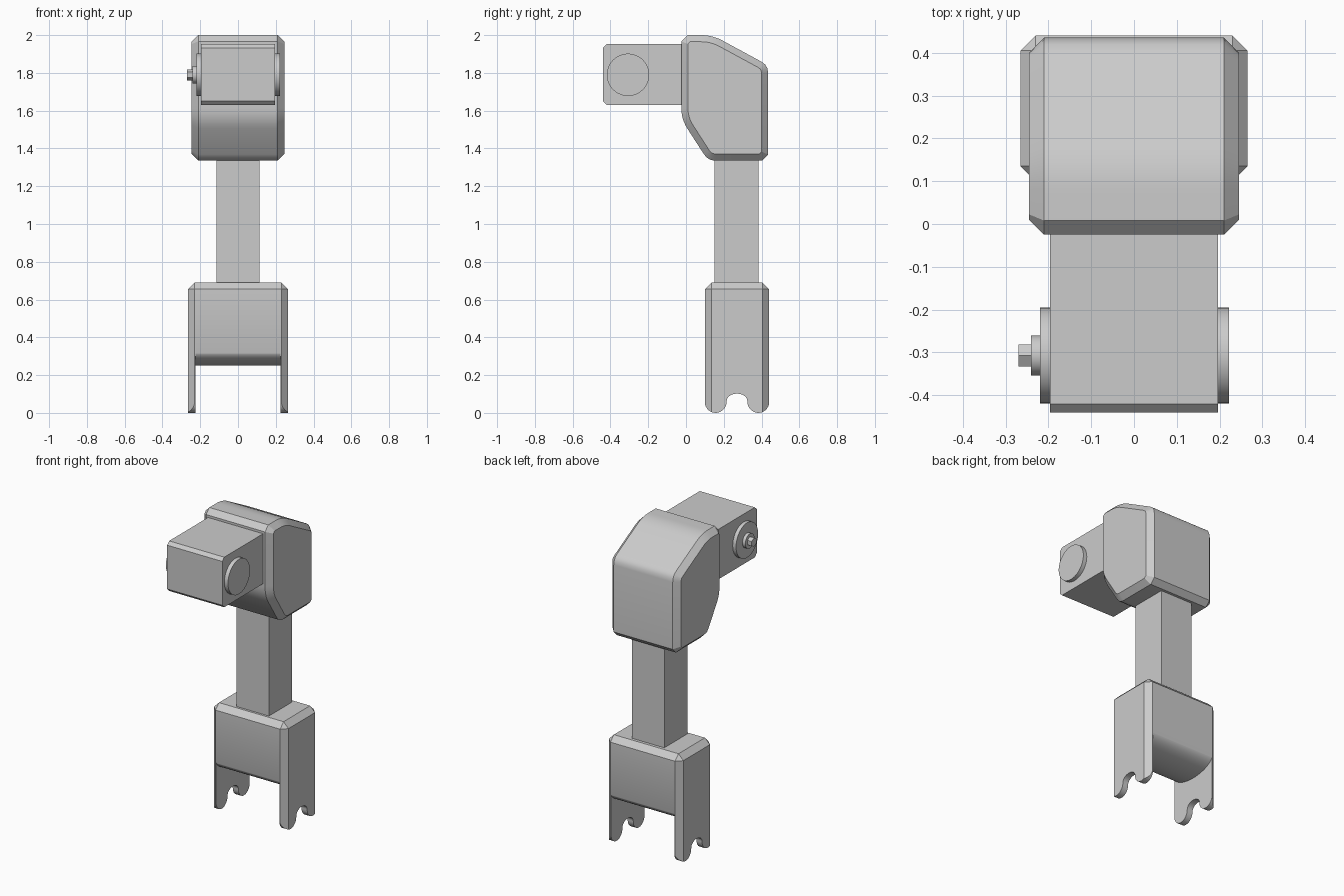
import bpy, bmesh, math
from mathutils import Vector

cube = bpy.data.objects.get("Cube")
if cube:
    bpy.data.objects.remove(cube, do_unlink=True)

grey = bpy.data.materials.new("plain grey")
grey.use_nodes = True
GREY = (0.6, 0.6, 0.6, 1)
grey.diffuse_color = GREY
grey.node_tree.nodes["Principled BSDF"].inputs["Base Color"].default_value = GREY


def finish(bm, name):
    """Turn a bmesh into a shaded, coloured object."""
    bmesh.ops.recalc_face_normals(bm, faces=bm.faces)
    mesh = bpy.data.meshes.new(name)
    bm.to_mesh(mesh)
    bm.free()
    mesh.materials.append(grey)
    obj = bpy.data.objects.new(name, mesh)
    bpy.context.collection.objects.link(obj)
    smooth(obj)
    return obj


def smooth(obj):
    bpy.ops.object.select_all(action='DESELECT')
    obj.select_set(True)
    bpy.context.view_layer.objects.active = obj
    bpy.ops.object.shade_smooth_by_angle(angle=math.radians(30))


def prism(name, profile, half, chamfer=0):
    """Extrude a (y, z) profile across x, with optional chamfered ends."""
    bm = bmesh.new()
    cap = bm.faces.new([bm.verts.new((-half, y, z)) for y, z in profile])
    ext = bmesh.ops.extrude_face_region(bm, geom=[cap], use_keep_orig=True)
    moved = [v for v in ext["geom"] if isinstance(v, bmesh.types.BMVert)]
    bmesh.ops.translate(bm, verts=moved, vec=(2 * half, 0, 0))
    bmesh.ops.recalc_face_normals(bm, faces=bm.faces)
    if chamfer:
        ends = [e for e in bm.edges
                if abs(e.verts[0].co.x - e.verts[1].co.x) < 1e-5]
        bmesh.ops.bevel(bm, geom=ends, offset=chamfer, segments=1,
                        affect='EDGES', profile=0.5)
    return finish(bm, name)


def soften(corners):
    """Round polygon corners given as (y, z, trim, segments)."""
    out = []
    for i, (y, z, trim, segs) in enumerate(corners):
        p = Vector((y, z))
        before = Vector(corners[i - 1][:2])
        after = Vector(corners[(i + 1) % len(corners)][:2])
        a = p + (before - p).normalized() * trim
        b = p + (after - p).normalized() * trim
        if not trim:
            out.append(p)
            continue
        for k in range(segs + 1):
            t = k / segs
            out.append(a * (1 - t) ** 2 + p * 2 * t * (1 - t) + b * t * t)
    return out


def arc(cy, cz, ry, rz, start, end, n=14):
    angles = [math.radians(start + (end - start) * i / n) for i in range(n + 1)]
    return [(cy + ry * math.cos(a), cz + rz * math.sin(a)) for a in angles]


def boolean(obj, cutter, operation):
    mod = obj.modifiers.new(operation.lower(), 'BOOLEAN')
    mod.object, mod.operation, mod.solver = cutter, operation, 'EXACT'
    bpy.ops.object.select_all(action='DESELECT')
    obj.select_set(True)
    bpy.context.view_layer.objects.active = obj
    bpy.ops.object.modifier_apply(modifier=mod.name)
    bpy.data.objects.remove(cutter, do_unlink=True)


def disc(name, x0, x1, radius, sides):
    """Cylinder along x on the pivot axis of the front arm."""
    ring = arc(-0.307, 1.79, radius, radius, 90, 450 - 360 / sides, sides - 1)
    obj = prism(name, ring, abs(x1 - x0) / 2)
    obj.location.x = (x0 + x1) / 2
    return obj


# Head block with a sloped back, tapered underside and chamfered sides
prism("head_block", soften([
    (-0.025, 2.0, 0.033, 1), (0.14, 2.0, 0.06, 6), (0.435, 1.84, 0.04, 3),
    (0.435, 1.335, 0.033, 1), (0.117, 1.335, 0.04, 3),
    (-0.025, 1.555, 0.06, 5)]), 0.245, 0.035)

# Front arm, its two front edges chamfered
prism("front_arm", soften([
    (0.05, 1.63, 0, 1), (0.05, 1.952, 0, 1),
    (-0.44, 1.952, 0.02, 1), (-0.44, 1.63, 0.02, 1)]), 0.196)

# Pivot caps and bolt
disc("left_cap", 0.18, 0.222, 0.112, 48)
disc("right_cap", -0.18, -0.22, 0.112, 48)
disc("bolt_washer", -0.21, -0.24, 0.047, 32)
disc("bolt_head", -0.23, -0.27, 0.029, 6)

# Neck post
prism("neck_post", [(0.15, 0.6), (0.385, 0.6), (0.385, 1.4), (0.15, 1.4)], 0.115)

# Fork: chamfered block, trimmed to the foot outline, then slotted
MID = 0.27
fork = prism("fork", soften([
    (0.1, -0.2, 0, 1), (0.44, -0.2, 0, 1),
    (0.44, 0.69, 0, 1), (0.1, 0.69, 0, 1)]), 0.265)
bm = bmesh.new()
bm.from_mesh(fork.data)
bmesh.ops.bevel(bm, geom=bm.edges[:], offset=0.035, segments=1,
                affect='EDGES', profile=0.5)
bm.to_mesh(fork.data)
bm.free()

foot = (arc(0.157, 0.06, 0.058, 0.06, 180, 360)
        + arc(MID, 0.062, 0.055, 0.04, 180, 0)
        + arc(0.383, 0.06, 0.058, 0.06, 180, 360)
        + [(0.6, 0.06), (0.6, 0.9), (-0.1, 0.9), (-0.1, 0.06)])
foot = [p for i, p in enumerate(foot)
        if (Vector(p) - Vector(foot[i - 1])).length > 0.001]
# Keep the outer lobe edges flush with the block
foot = [(min(max(y, 0.099), 0.441), z) for y, z in foot]
foot = [p for i, p in enumerate(foot)
        if (Vector(p) - Vector(foot[i - 1])).length > 0.0005]
boolean(fork, prism("foot_outline", foot, 0.4), 'INTERSECT')

slot = ([(0.6, -0.3), (0.6, 0.33)]
        + arc(MID, 0.33, 0.173, 0.08, 360, 180, 28)
        + [(-0.1, 0.33), (-0.1, -0.3)])
boolean(fork, prism("fork_slot", slot, 0.225), 'DIFFERENCE')
smooth(fork)
